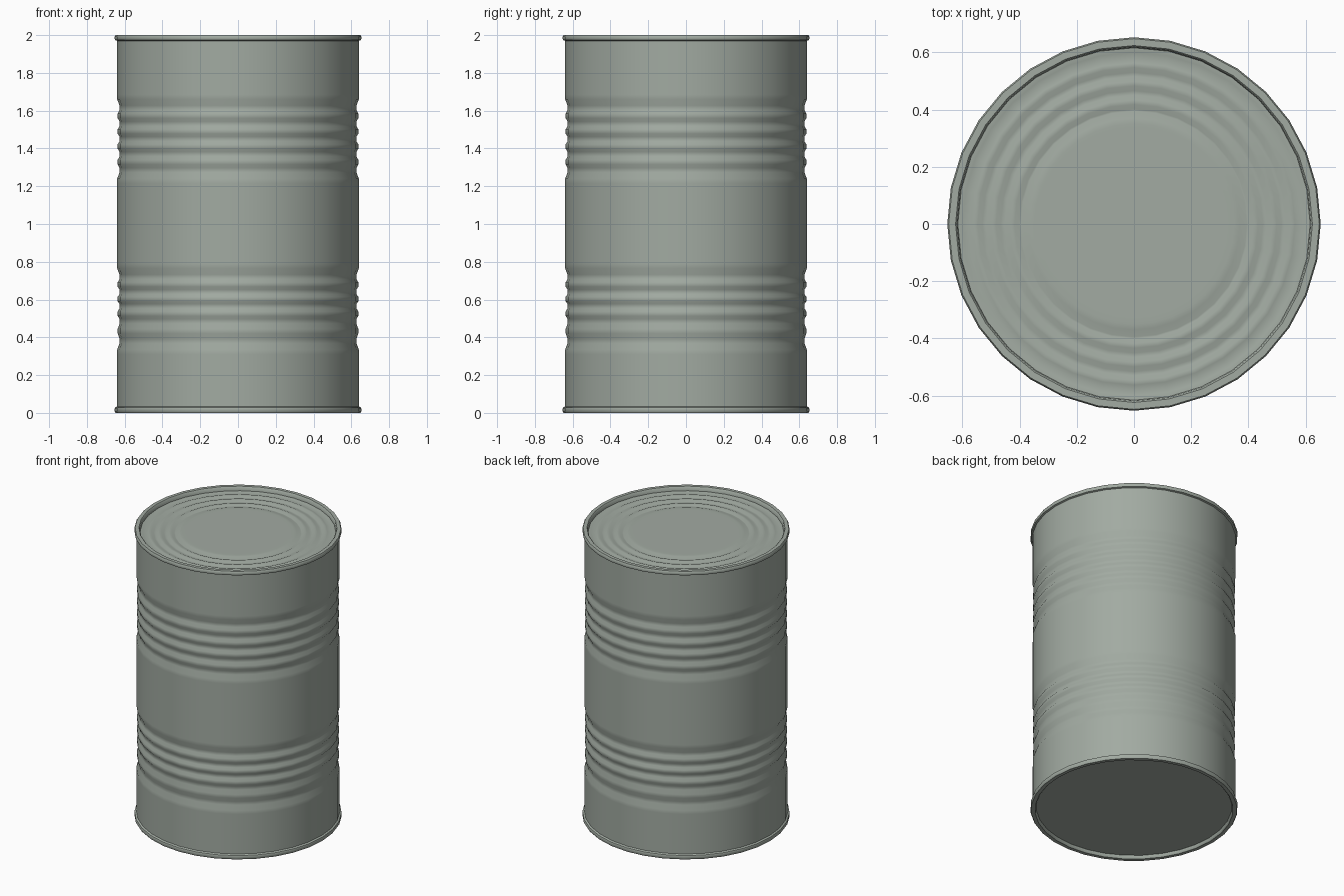
import bpy, math

if "Cube" in bpy.data.objects:
    bpy.data.objects.remove(bpy.data.objects["Cube"])

SIDES = 32

# Dull grey-green metal
metal = bpy.data.materials.new("dull_metal")
metal.diffuse_color = (0.36, 0.405, 0.36, 1)
metal.use_nodes = True
metal.node_tree.nodes["Principled BSDF"].inputs["Base Color"].default_value = metal.diffuse_color


def lathe(name, profile, angle=40):
    """Revolve (radius, z) points around z; radius 0 closes to a pole."""
    verts, rings, faces = [], [], []
    for r, z in profile:
        start = len(verts)
        if r == 0:
            verts.append((0, 0, z))
            rings.append([start] * SIDES)
        else:
            for i in range(SIDES):
                a = 2 * math.pi * i / SIDES
                verts.append((r * math.cos(a), r * math.sin(a), z))
            rings.append(list(range(start, start + SIDES)))
    for lo, hi in zip(rings, rings[1:]):
        for i in range(SIDES):
            j = (i + 1) % SIDES
            faces.append(list(dict.fromkeys((lo[i], lo[j], hi[j], hi[i]))))
    mesh = bpy.data.meshes.new(name)
    mesh.from_pydata(verts, [], faces)
    mesh.materials.append(metal)
    obj = bpy.data.objects.new(name, mesh)
    bpy.context.collection.objects.link(obj)
    bpy.ops.object.select_all(action='DESELECT')
    obj.select_set(True)
    bpy.context.view_layer.objects.active = obj
    bpy.ops.object.shade_smooth_by_angle(angle=math.radians(angle))
    return obj


# Wall with two bands of pressed grooves
R, GROOVE = 0.64, 0.627
wall = [(R, 0.03)]
for centres in ([0.38, 0.485, 0.565, 0.64, 0.72],
                [1.285, 1.37, 1.45, 1.53, 1.615]):
    wall += [(R, centres[0] - 0.07), (R, centres[0] - 0.045)]
    for k, c in enumerate(centres):
        wall += [(GROOVE, c - 0.012), (GROOVE, c + 0.012)]
        if k < len(centres) - 1:
            mid = (c + centres[k + 1]) / 2
            wall += [(R - 0.003, mid - 0.012), (R - 0.003, mid + 0.012)]
    wall += [(R, centres[-1] + 0.045), (R, centres[-1] + 0.07)]
wall.append((R, 1.97))
lathe("can_wall", wall)

# Rolled seam and lid with shallow concentric rings
LID = 1.965
lid = [(R, 1.970), (0.651, 1.974), (0.653, 1.980), (0.653, 1.992),
       (0.648, 2.0), (0.624, 2.0), (0.619, 1.995), (0.616, LID + 0.007),
       (0.60, LID + 0.006)]
for r in (0.555, 0.491, 0.426):
    lid += [(r + 0.025, LID), (r + 0.008, LID + 0.007),
            (r - 0.008, LID + 0.007), (r - 0.025, LID)]
lid += [(0.395, LID), (0.37, LID + 0.008), (0.35, LID + 0.009),
        (0.33, LID + 0.009), (0, LID + 0.009)]
lathe("top_lid", lid)

# Rolled seam and plain base
base = [(0, 0.022), (0.616, 0.022), (0.619, 0.005), (0.624, 0), (0.648, 0),
        (0.653, 0.008), (0.653, 0.022), (0.651, 0.028), (R, 0.034)]
lathe("bottom_base", base)
